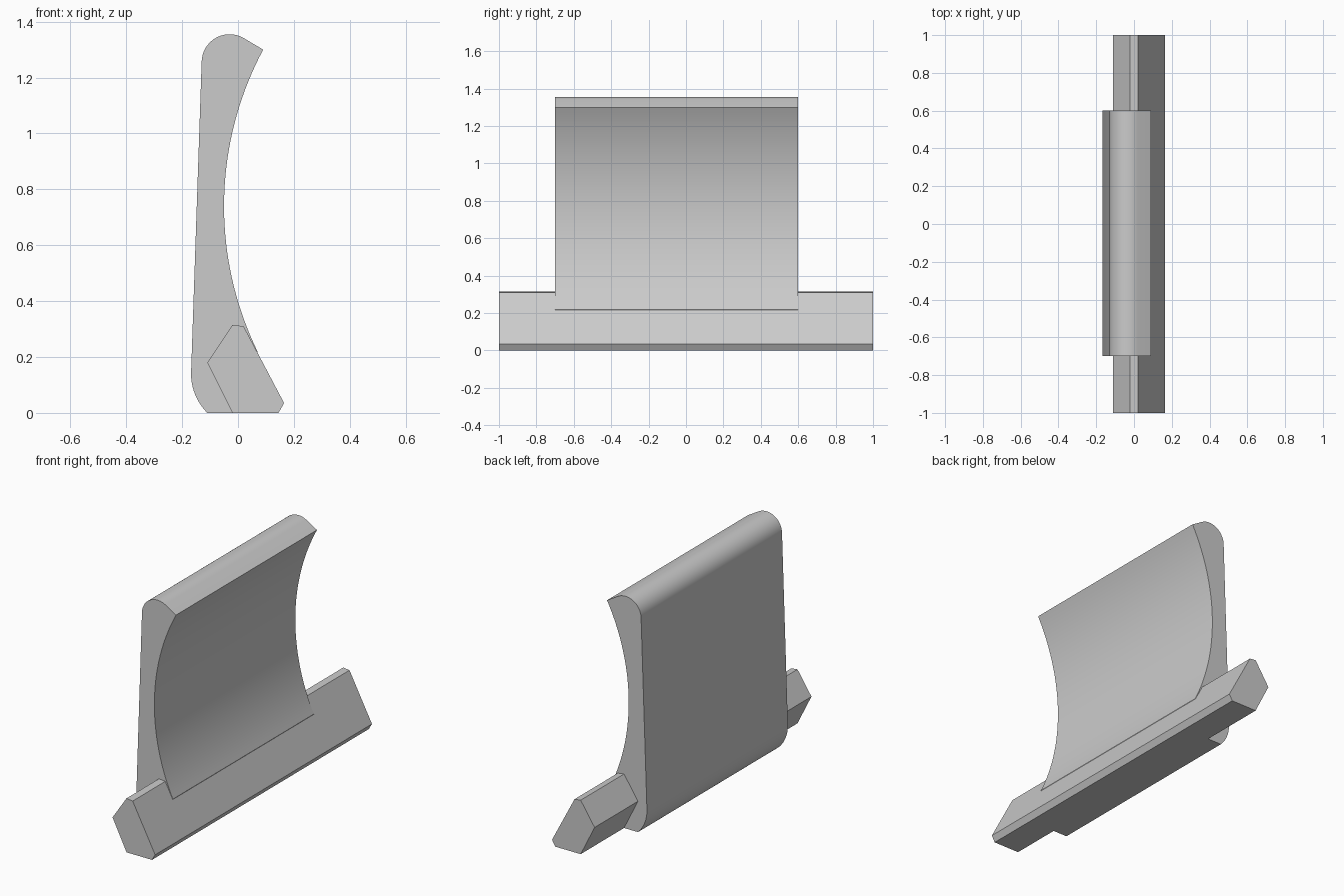
import bpy
import bmesh
from math import cos, sin, radians, asin

cube = bpy.data.objects.get("Cube")
if cube:
    bpy.data.objects.remove(cube, do_unlink=True)

grey = bpy.data.materials.new("light_grey")
grey.use_nodes = True
colour = (0.6, 0.6, 0.6, 1)
grey.diffuse_color = colour
grey.node_tree.nodes["Principled BSDF"].inputs["Base Color"].default_value = colour


def arc(cx, cz, r, start, end, steps):
    """Points on an arc in the XZ plane, angles in degrees."""
    angles = [radians(start + (end - start) * i / steps) for i in range(steps + 1)]
    return [(cx + r * cos(a), cz + r * sin(a)) for a in angles]


def extrude_profile(name, profile, y0, y1):
    """Solid with an XZ outline running from y0 to y1."""
    bm = bmesh.new()
    face = bm.faces.new([bm.verts.new((x, y0, z)) for x, z in profile])
    moved = bmesh.ops.extrude_face_region(bm, geom=[face])["geom"]
    verts = [v for v in moved if isinstance(v, bmesh.types.BMVert)]
    bmesh.ops.translate(bm, vec=(0, y1 - y0, 0), verts=verts)
    bmesh.ops.recalc_face_normals(bm, faces=bm.faces)
    mesh = bpy.data.meshes.new(name)
    bm.to_mesh(mesh)
    bm.free()
    mesh.materials.append(grey)
    obj = bpy.data.objects.new(name, mesh)
    bpy.context.collection.objects.link(obj)
    bpy.ops.object.select_all(action="DESELECT")
    obj.select_set(True)
    bpy.context.view_layer.objects.active = obj
    bpy.ops.object.shade_smooth_by_angle(angle=radians(25))
    return obj


# Base rail: long faceted bar with a sloping face
rail = [(-0.02, 0), (0.145, 0), (0.165, 0.035), (0.02, 0.31), (-0.02, 0.315), (-0.11, 0.18)]
extrude_profile("base_rail", rail, -1, 1)

# Curved panel: rounded heel, straight back, rounded top, hollow face
hollow_r, hollow_z = 1.19, 0.74
top = 180 - math_angle if (math_angle := asin(0.56 / hollow_r) * 57.2958) else 180
low = 180 + asin(0.52 / hollow_r) * 57.2958
panel = [(-0.02, 0)]
panel += arc(0.03, 0.14, 0.198, 225, 180, 10)
panel[1] = (-0.11, 0)
panel += arc(-0.03, 1.255, 0.1, 178, 60, 20)
panel += arc(hollow_r - 0.05, hollow_z, hollow_r, top, low, 36)
panel += [(0.03, 0.1)]  # hidden inside the rail
extrude_profile("curved_panel", panel, -0.7, 0.6)
